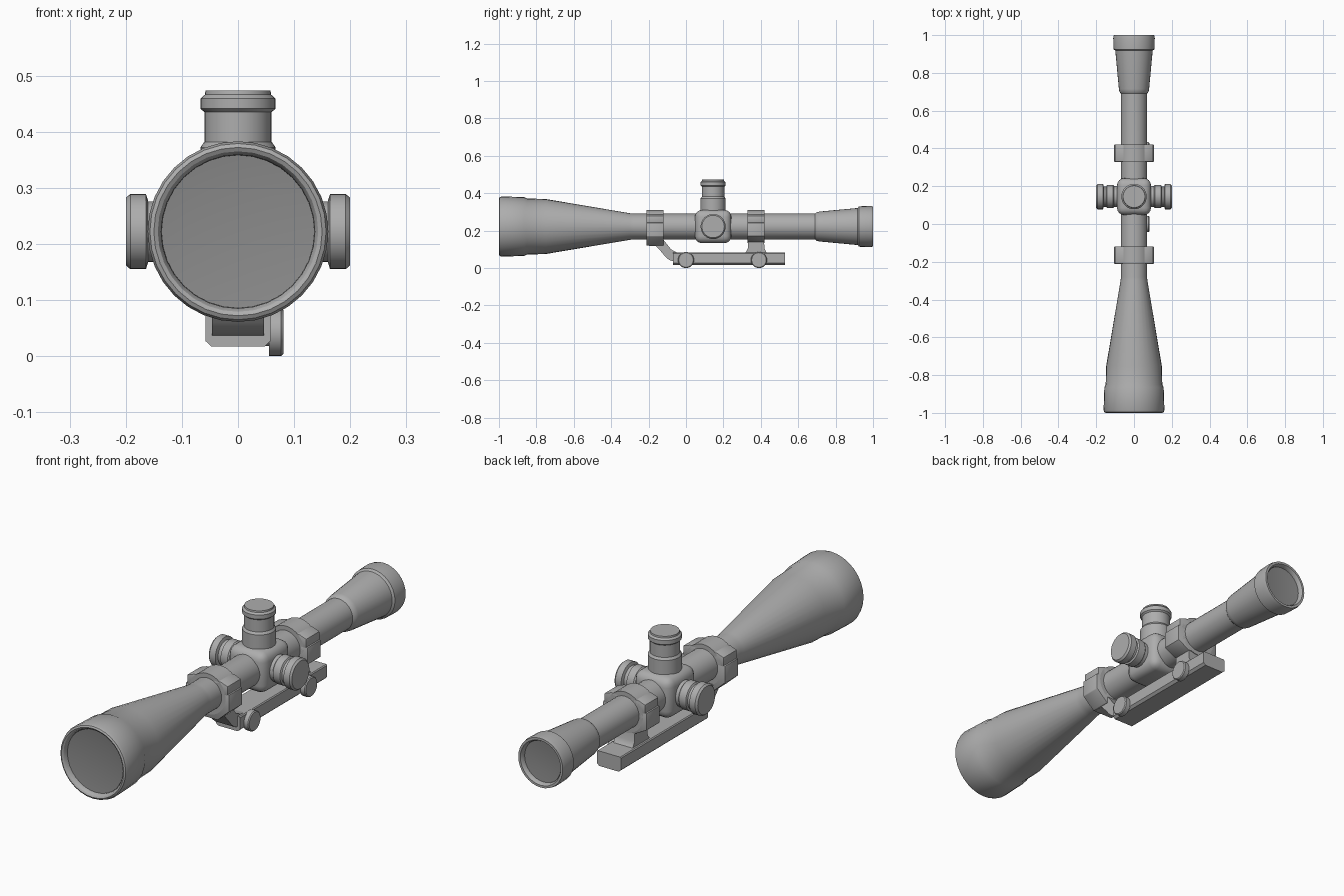
import bpy, bmesh, math
from mathutils import Matrix, Vector

cube = bpy.data.objects.get("Cube")
if cube:
    bpy.data.objects.remove(cube, do_unlink=True)

AXIS_Z = 0.222
TURRET_Y = 0.145


def material(name, value):
    m = bpy.data.materials.new(name)
    m.use_nodes = True
    colour = (value, value, value, 1)
    m.diffuse_color = colour
    m.node_tree.nodes["Principled BSDF"].inputs["Base Color"].default_value = colour
    return m


METAL = material("grey metal", 0.42)
GLASS = material("dark glass", 0.26)


def finish(name, bm, mat, bevel=0, segments=2):
    """Turn a bmesh into a shaded object, rounding its sharp edges if asked."""
    bmesh.ops.recalc_face_normals(bm, faces=bm.faces)
    if bevel:
        sharp = [e for e in bm.edges if e.calc_face_angle(0) > 0.5]
        bmesh.ops.bevel(bm, geom=sharp, offset=bevel, segments=segments,
                        profile=0.5, affect="EDGES", clamp_overlap=True)
    mesh = bpy.data.meshes.new(name)
    bm.to_mesh(mesh)
    bm.free()
    mesh.materials.append(mat)
    ob = bpy.data.objects.new(name, mesh)
    bpy.context.collection.objects.link(ob)
    bpy.ops.object.select_all(action="DESELECT")
    ob.select_set(True)
    bpy.context.view_layer.objects.active = ob
    bpy.ops.object.shade_smooth_by_angle(angle=math.radians(30))


def lathe(name, profile, direction, origin, mat=METAL, sides=32):
    """Spin (distance, radius) points round a direction; zero radius closes."""
    bm = bmesh.new()
    turn = Vector((0, 0, 1)).rotation_difference(Vector(direction)).to_matrix().to_4x4()
    frame = Matrix.Translation(origin) @ turn
    rings = []
    for t, r in profile:
        count = sides if r else 1
        rings.append([bm.verts.new(frame @ Vector((r * math.cos(a), r * math.sin(a), t)))
                      for a in (math.tau * i / sides for i in range(count))])
    for a, b in zip(rings, rings[1:]):
        for i in range(sides):
            j = (i + 1) % sides
            corners = [a[i % len(a)], a[j % len(a)], b[j % len(b)], b[i % len(b)]]
            bm.faces.new(list(dict.fromkeys(corners)))
    finish(name, bm, mat)


def extrude(name, outline, place, lo, hi, bevel=0):
    """Extrude a flat outline between lo and hi; place maps (u, v, w) to xyz."""
    bm = bmesh.new()
    ends = [[bm.verts.new(place(u, v, w)) for u, v in outline] for w in (lo, hi)]
    for end in ends:
        bm.faces.new(end)
    n = len(outline)
    for i in range(n):
        j = (i + 1) % n
        bm.faces.new((ends[0][i], ends[0][j], ends[1][j], ends[1][i]))
    finish(name, bm, METAL, bevel)


def side_outline(u, v, w):
    return (w, u, v)


def front_outline(u, v, w):
    return (u, w, v)


def mirrored(half):
    return half + [(-x, z) for x, z in reversed(half)]


# Main tube with flared objective bell and eyepiece
lathe("scope_tube", [
    (-0.95, 0), (-0.95, 0.136), (-0.985, 0.137), (-0.996, 0.143), (-1, 0.15),
    (-0.996, 0.157), (-0.985, 0.161), (-0.865, 0.157), (-0.85, 0.15),
    (-0.75, 0.147), (-0.30, 0.071), (-0.28, 0.069), (0.69, 0.069),
    (0.70, 0.077), (0.715, 0.08), (0.918, 0.099), (0.925, 0.108), (0.985, 0.11),
    (1, 0.107), (1, 0.097), (0.99, 0.091), (0.965, 0.09), (0.965, 0)],
    (0, 1, 0), (0, 0, AXIS_Z))

# Slightly hollow lenses
lathe("front_lens", [(-0.955, 0), (-0.955, 0.1365), (-0.978, 0.1365),
                     (-0.972, 0.09), (-0.97, 0)],
      (0, 1, 0), (0, 0, AXIS_Z), GLASS)
lathe("rear_lens", [(0.964, 0), (0.964, 0.0905), (0.98, 0.0905),
                    (0.976, 0.05), (0.975, 0)],
      (0, 1, 0), (0, 0, AXIS_Z), GLASS)

# Rounded turret housing
housing = bmesh.new()
bmesh.ops.create_cube(housing, size=1, matrix=Matrix.Translation((0, TURRET_Y, AXIS_Z))
                      @ Matrix.Diagonal((0.18, 0.195, 0.178, 1)))
finish("turret_housing", housing, METAL, 0.038, 4)

# Top turret
lathe("top_turret", [
    (0.26, 0), (0.26, 0.067), (0.372, 0.067), (0.382, 0.06), (0.435, 0.06),
    (0.441, 0.067), (0.459, 0.067), (0.466, 0.059), (0.473, 0.058), (0.473, 0)],
    (0, 0, 1), (0, TURRET_Y, 0))

# Side turrets
for side, label in ((1, "left"), (-1, "right")):
    lathe(label + "_turret", [
        (0.05, 0), (0.05, 0.056), (0.105, 0.056), (0.11, 0.061), (0.143, 0.061),
        (0.147, 0.054), (0.16, 0.054), (0.164, 0.067), (0.192, 0.067),
        (0.2, 0.06), (0.2, 0)],
        (side, 0, 0), (0, TURRET_Y, AXIS_Z))

# Clamp rings: round band, upper lugs and a tapered lower saddle
for label, y, bottom in (("front", -0.165, 0.12), ("rear", 0.375, 0.14)):
    lo, hi = y - 0.046, y + 0.046
    lathe(label + "_ring_band", [(lo, 0), (lo, 0.088), (hi, 0.088), (hi, 0)],
          (0, 1, 0), (0, 0, AXIS_Z))
    extrude(label + "_ring_saddle",
            mirrored([(0.05, bottom), (0.105, 0.17), (0.105, 0.243)]),
            front_outline, lo, hi, 0.003)
    extrude(label + "_ring_cap_lugs",
            mirrored([(0.098, 0.235), (0.098, 0.278), (0.065, 0.29)]),
            front_outline, lo, hi, 0.003)

# Swept front strut and flared rear post
extrude("front_strut", [
    (-0.21, 0.15), (-0.21, 0.12), (-0.16, 0.117), (-0.135, 0.09), (-0.11, 0.06),
    (-0.09, 0.043), (-0.065, 0.035), (0, 0.035), (0, 0.08), (-0.05, 0.084),
    (-0.08, 0.1), (-0.1, 0.125), (-0.12, 0.15)], side_outline, -0.046, 0.046)
extrude("rear_post", [
    (0.305, 0.075), (0.32, 0.085), (0.331, 0.105), (0.333, 0.17), (0.417, 0.17),
    (0.419, 0.105), (0.428, 0.088), (0.44, 0.075)], side_outline, -0.046, 0.046)

# Mounting rail with chamfered edges
extrude("mounting_rail",
        mirrored([(0.047, 0.017), (0.058, 0.027), (0.058, 0.078), (0.054, 0.082)]),
        front_outline, -0.07, 0.53)

# Clamp knobs on the left of the rail
for label, y in (("front", 0), ("rear", 0.39)):
    lathe(label + "_clamp_knob", [(0.04, 0), (0.04, 0.025), (0.055, 0.025),
                                  (0.055, 0.043), (0.077, 0.043), (0.081, 0.039),
                                  (0.081, 0)],
          (1, 0, 0), (0, y, 0.043), sides=24)
